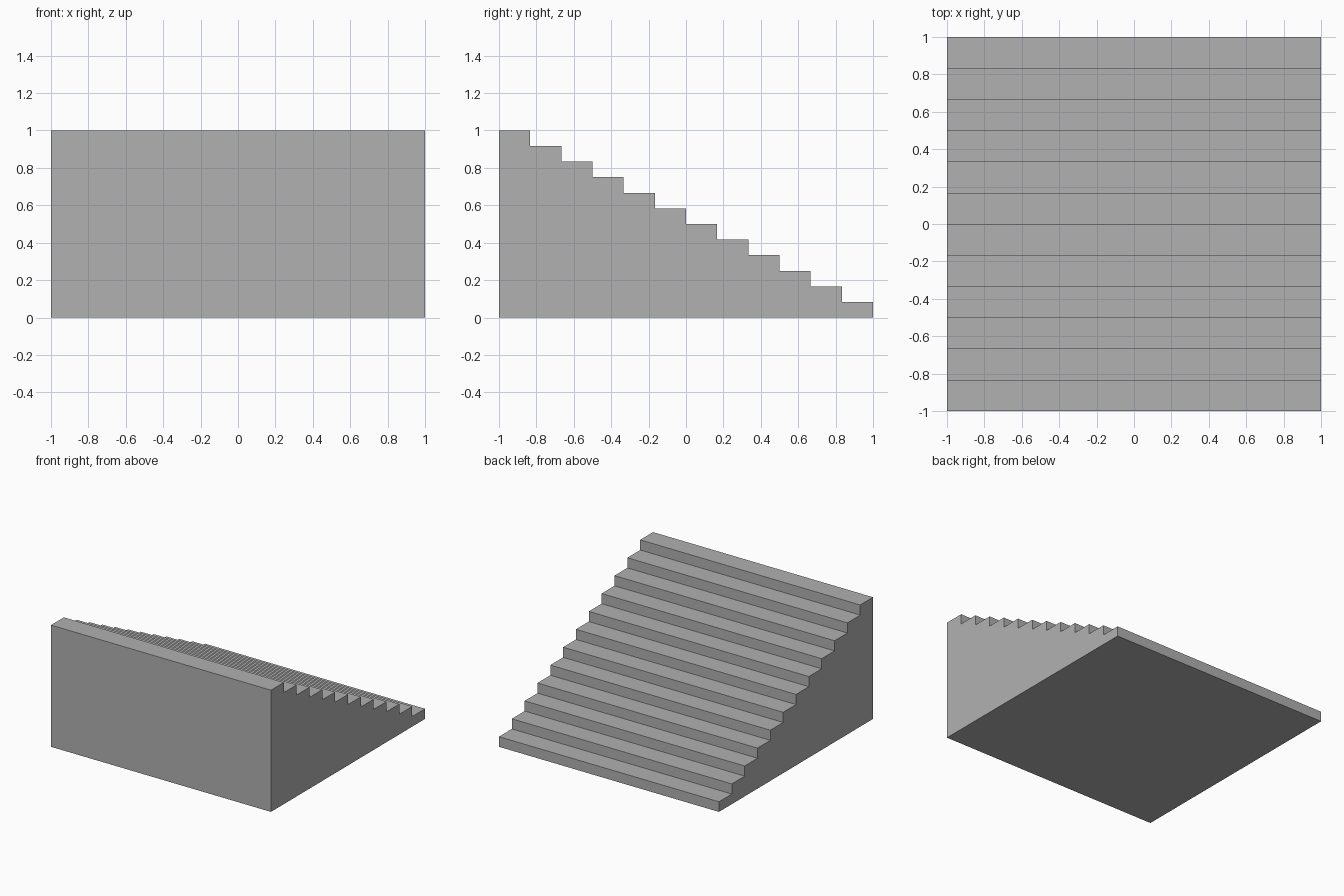
import bpy
import bmesh

if "Cube" in bpy.data.objects:
    bpy.data.objects.remove(bpy.data.objects["Cube"])

STEPS = 12
WIDTH, DEPTH, HEIGHT = 2.0, 2.0, 1.0
run, rise = DEPTH / STEPS, HEIGHT / STEPS

# Side profile: flat base, tall wall at the front, steps descending to the back
profile = [(DEPTH / 2, 0.0), (-DEPTH / 2, 0.0)]
for i in range(STEPS):
    y = -DEPTH / 2 + i * run
    z = HEIGHT - i * rise
    profile += [(y, z), (y + run, z)]

# Extrude the profile across the width
bm = bmesh.new()
side = bm.faces.new([bm.verts.new((-WIDTH / 2, y, z)) for y, z in profile])
result = bmesh.ops.extrude_face_region(bm, geom=[side], use_keep_orig=True)
moved = [v for v in result["geom"] if isinstance(v, bmesh.types.BMVert)]
bmesh.ops.translate(bm, verts=moved, vec=(WIDTH, 0, 0))
bmesh.ops.recalc_face_normals(bm, faces=bm.faces[:])

# Staircase block in darker grey
mesh = bpy.data.meshes.new("staircase")
bm.to_mesh(mesh)
bm.free()
grey = bpy.data.materials.new("dark_grey")
grey.diffuse_color = (0.44, 0.44, 0.44, 1.0)
grey.use_nodes = True
grey.node_tree.nodes["Principled BSDF"].inputs["Base Color"].default_value = grey.diffuse_color
mesh.materials.append(grey)
staircase = bpy.data.objects.new("staircase", mesh)
bpy.context.collection.objects.link(staircase)
